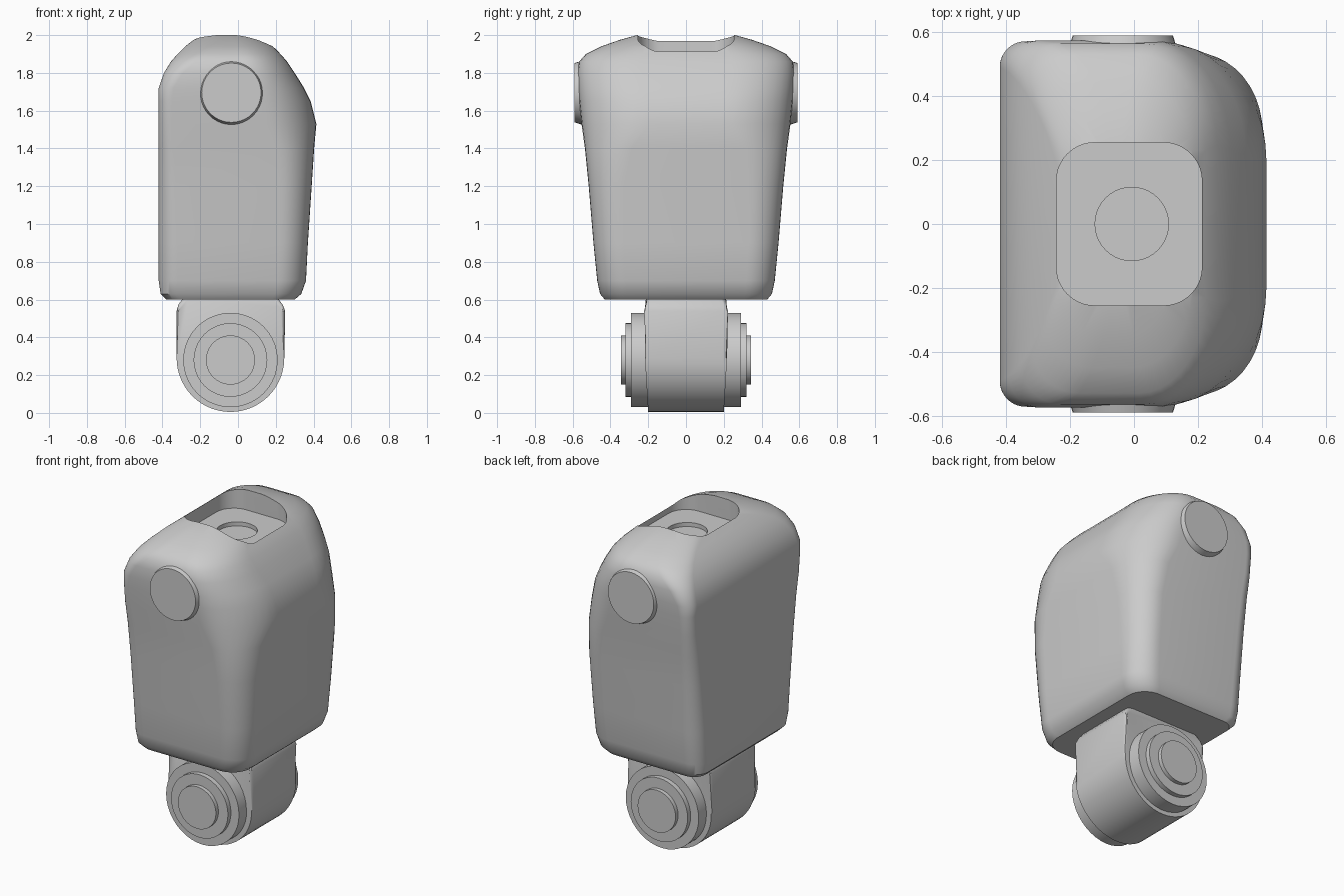
import bpy, bmesh
from math import sin, cos, pi, radians
from mathutils import Matrix, Vector

if "Cube" in bpy.data.objects:
    bpy.data.objects.remove(bpy.data.objects["Cube"])

GREY = (0.6, 0.6, 0.6, 1)
grey = bpy.data.materials.new("plain grey")
grey.use_nodes = True
grey.diffuse_color = GREY
grey.node_tree.nodes["Principled BSDF"].inputs["Base Color"].default_value = GREY


def finish(bm, name, angle=35):
    bmesh.ops.recalc_face_normals(bm, faces=bm.faces)
    mesh = bpy.data.meshes.new(name)
    bm.to_mesh(mesh)
    bm.free()
    obj = bpy.data.objects.new(name, mesh)
    bpy.context.collection.objects.link(obj)
    mesh.materials.append(grey)
    shade(obj, angle)
    return obj


def shade(obj, angle):
    bpy.ops.object.select_all(action='DESELECT')
    obj.select_set(True)
    bpy.context.view_layer.objects.active = obj
    bpy.ops.object.shade_smooth_by_angle(angle=radians(angle))


def section(x0, x1, hy, back, rx, ry, n=10):
    """Rounded rectangle: small corners at -x, wide elliptical corners at +x."""
    pts = []
    corners = [(x1 - rx, hy - ry, rx, ry), (x0 + back, hy - back, back, back),
               (x0 + back, back - hy, back, back), (x1 - rx, ry - hy, rx, ry)]
    for quarter, (cx, cy, ax, ay) in enumerate(corners):
        for i in range(n + 1):
            a = (quarter + i / n) * pi / 2
            pts.append((cx + ax * cos(a), cy + ay * sin(a)))
    return pts


def loft(bm, rings):
    loops = [[bm.verts.new(p) for p in ring] for ring in rings]
    for a, b in zip(loops, loops[1:]):
        for i in range(len(a)):
            j = (i + 1) % len(a)
            bm.faces.new((a[i], a[j], b[j], b[i]))
    bm.faces.new(loops[0][::-1])
    bm.faces.new(loops[-1])


def cut(target, cutter):
    mod = target.modifiers.new("cut", 'BOOLEAN')
    mod.operation, mod.solver, mod.object = 'DIFFERENCE', 'EXACT', cutter
    cutter.hide_render = True
    cutter.hide_set(True)
    bpy.context.view_layer.objects.active = target
    bpy.ops.object.modifier_apply(modifier=mod.name)
    bpy.data.objects.remove(cutter)


# Torso: height, back x, front x, half depth, corner radii
levels = [
    (0.60, -0.38, 0.30, 0.43, 0.08, 0.12, 0.12),
    (0.63, -0.41, 0.335, 0.455, 0.09, 0.14, 0.14),
    (0.70, -0.42, 0.36, 0.47, 0.10, 0.15, 0.15),
    (0.90, -0.42, 0.37, 0.49, 0.10, 0.15, 0.16),
    (1.20, -0.42, 0.39, 0.515, 0.09, 0.17, 0.19),
    (1.40, -0.42, 0.403, 0.535, 0.08, 0.21, 0.25),
    (1.53, -0.42, 0.415, 0.553, 0.07, 0.28, 0.36),
    (1.65, -0.42, 0.385, 0.565, 0.07, 0.28, 0.36),
    (1.72, -0.42, 0.35, 0.572, 0.08, 0.27, 0.36),
    (1.80, -0.392, 0.30, 0.575, 0.10, 0.25, 0.34),
    (1.86, -0.355, 0.26, 0.565, 0.13, 0.23, 0.32),
    (1.90, -0.32, 0.225, 0.53, 0.15, 0.21, 0.30),
    (1.94, -0.28, 0.185, 0.45, 0.15, 0.19, 0.26),
    (1.975, -0.235, 0.125, 0.35, 0.14, 0.15, 0.20),
    (2.00, -0.18, 0.06, 0.26, 0.10, 0.10, 0.12),
    (2.01, -0.12, 0.00, 0.18, 0.05, 0.05, 0.08),
]
bm = bmesh.new()
loft(bm, [[(x, y, z) for x, y in section(*rest)] for z, *rest in levels])
torso = finish(bm, "torso")


def prism(x0, x1, hy, r, z0, z1):
    bm = bmesh.new()
    loft(bm, [[(x, y, z) for x, y in section(x0, x1, hy, r, r, r)] for z in (z0, z1)])
    return finish(bm, "cutter")


# Neck recess with a shallow round socket
cut(torso, prism(-0.243, 0.213, 0.255, 0.12, 1.875, 2.2))
cut(torso, prism(-0.122, 0.108, 0.115, 0.1149, 1.85, 1.9))
shade(torso, 35)


def disc(name, side, x, z, y0, y1, r0, r1):
    """Round plate facing outwards along y."""
    bm = bmesh.new()
    length = y1 - y0
    turn = Matrix.Translation((x, side * (y0 + y1) / 2, z)) @ \
        Matrix.Rotation(side * -pi / 2, 4, 'X')
    bmesh.ops.create_cone(bm, cap_ends=True, segments=40, radius1=r0, radius2=r1,
                          depth=length, matrix=turn)
    return finish(bm, name)


for side, word in ((-1, "front"), (1, "back")):
    disc(word + "_shoulder_pad", side, -0.035, 1.695, 0.50, 0.59, 0.185, 0.157)
    for label, edge, radius in (("outer", 0.29, 0.25), ("middle", 0.32, 0.195),
                                ("inner", 0.345, 0.13)):
        disc(f"{word}_{label}_hip_disc", side, -0.04, 0.28, 0.1, edge, radius, radius)

# Hip block: rounded underside, narrowing slightly downwards
outline = [(-0.04 + 0.285 * cos(a), 0.29 + 0.285 * sin(a))
           for a in (pi + pi * i / 28 for i in range(29))]
outline += [(0.25, 0.54), (0.235, 0.575), (0.20, 0.62), (-0.28, 0.62), (-0.315, 0.575), (-0.325, 0.54)]


def half_depth(z):
    return 0.2 + 0.06 * z if z < 0.56 else 0.232 - 0.5 * (z - 0.56)


bm = bmesh.new()
loft(bm, [[(x, s * half_depth(z), z) for x, z in outline] for s in (-1, 1)])
rim = [e for e in bm.edges if e.verts[0].co.y * e.verts[1].co.y > 0]
bmesh.ops.bevel(bm, geom=rim, offset=0.025, segments=3, affect='EDGES', profile=0.5)
finish(bm, "hip_block")
